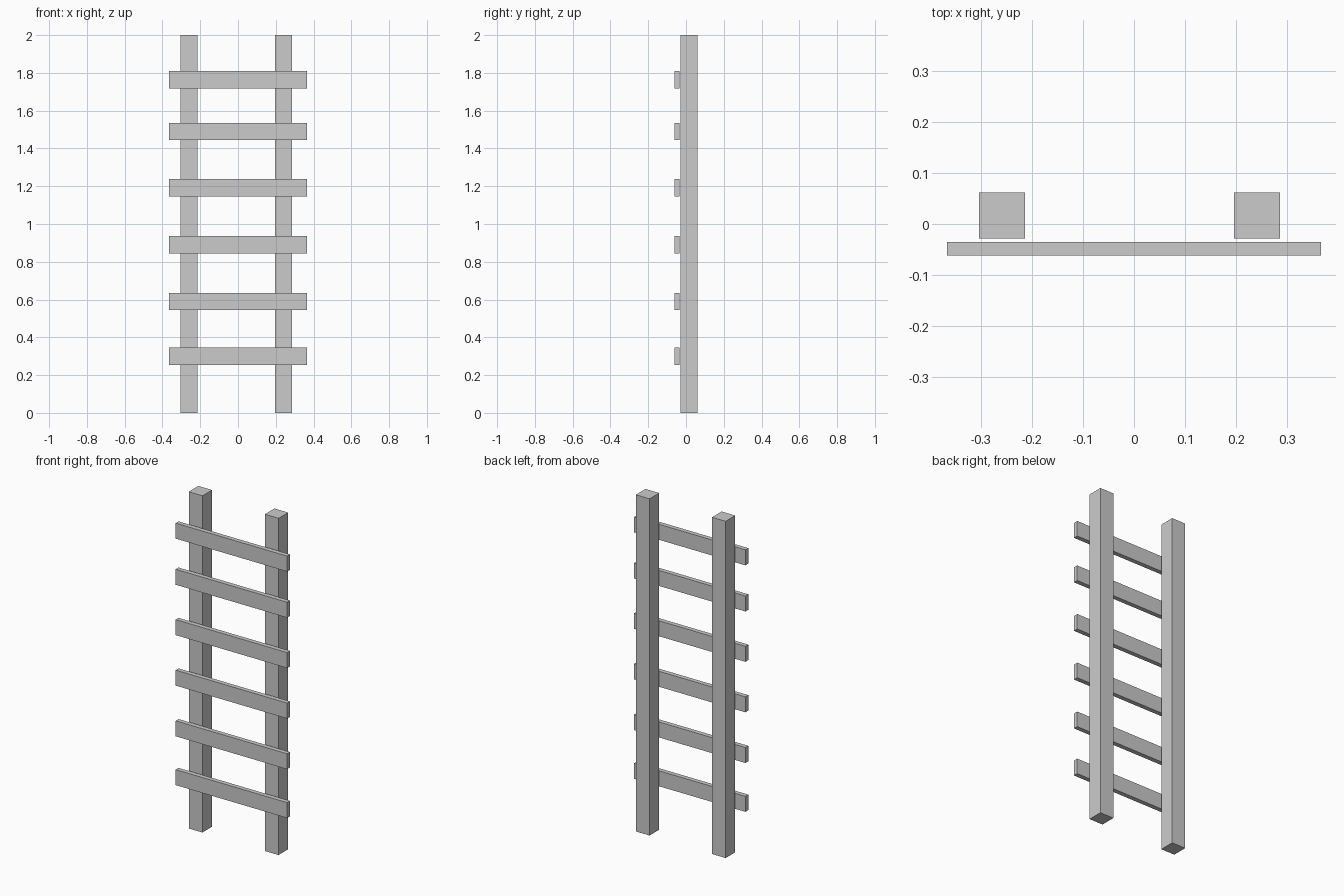
import bpy

if "Cube" in bpy.data.objects:
    bpy.data.objects.remove(bpy.data.objects["Cube"])


def box(name, x, y, z):
    """Box spanning the given (min, max) ranges."""
    spans = (x, y, z)
    bpy.ops.mesh.primitive_cube_add(size=1, location=[(a + b) / 2 for a, b in spans])
    obj = bpy.context.object
    obj.name = name
    obj.scale = [b - a for a, b in spans]
    bpy.ops.object.transform_apply(location=False, rotation=False, scale=True)
    return obj


# Two square uprights, slightly off-centre to the left
for name, cx in (("left_post", -0.259), ("right_post", 0.241)):
    box(name, (cx - 0.045, cx + 0.045), (-0.028, 0.062), (0, 2))

# Flat rungs just in front of the posts, unevenly spaced
for i, cz in enumerate((0.300, 0.590, 0.891, 1.191, 1.490, 1.764), 1):
    box(f"rung_{i}", (-0.366, 0.366), (-0.062, -0.035), (cz - 0.046, cz + 0.046))
